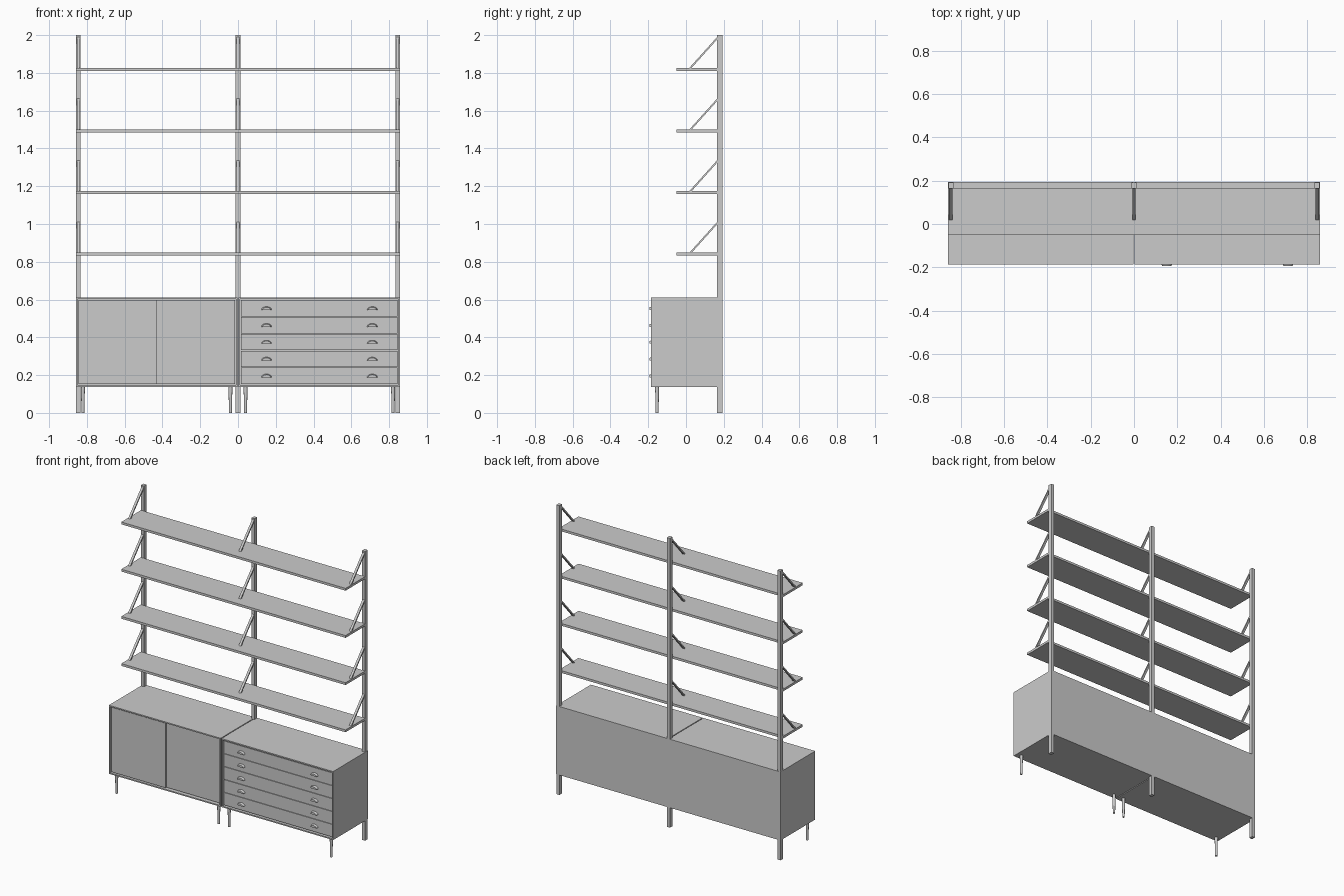
import bpy, bmesh, math
from mathutils import Vector, Matrix

if "Cube" in bpy.data.objects:
    bpy.data.objects.remove(bpy.data.objects["Cube"])

BACK, FRONT = 0.193, -0.186
CAB_Z0, CAB_Z1 = 0.138, 0.612
EDGE = 0.858


def finish(name, bm, smooth=False):
    bmesh.ops.recalc_face_normals(bm, faces=bm.faces)
    me = bpy.data.meshes.new(name)
    bm.to_mesh(me)
    bm.free()
    ob = bpy.data.objects.new(name, me)
    bpy.context.collection.objects.link(ob)
    if smooth:
        bpy.context.view_layer.objects.active = ob
        ob.select_set(True)
        bpy.ops.object.shade_smooth_by_angle(angle=math.radians(35))
        ob.select_set(False)
    return ob


def box_bm(x0, x1, y0, y1, z0, z1):
    bm = bmesh.new()
    size = Matrix.Diagonal((x1 - x0, y1 - y0, z1 - z0, 1))
    mid = Matrix.Translation(((x0 + x1) / 2, (y0 + y1) / 2, (z0 + z1) / 2))
    bmesh.ops.create_cube(bm, size=1, matrix=mid @ size)
    return bm


def box(name, *dims):
    return finish(name, box_bm(*dims))


def loft(name, rings, smooth=True):
    """Solid between two matching outlines."""
    bm = bmesh.new()
    a, b = [[bm.verts.new(p) for p in r] for r in rings]
    bm.faces.new(a)
    bm.faces.new(b)
    for i in range(len(a)):
        j = (i + 1) % len(a)
        bm.faces.new((a[i], a[j], b[j], b[i]))
    return finish(name, bm, smooth)


def carcass(name, x0, x1):
    """Cabinet body with a recessed front opening."""
    bm = box_bm(x0, x1, FRONT, BACK, CAB_Z0, CAB_Z1)
    bm.normal_update()
    face = min(bm.faces, key=lambda f: f.calc_center_median().y)
    bmesh.ops.inset_region(bm, faces=[face], thickness=0.012)
    inner = bmesh.ops.extrude_face_region(bm, geom=[face])
    verts = [v for v in inner["geom"] if isinstance(v, bmesh.types.BMVert)]
    bmesh.ops.translate(bm, verts=verts, vec=(0, 0.03, 0))
    if face.is_valid:
        bmesh.ops.delete(bm, geom=[face], context="FACES_ONLY")
    return finish(name, bm)


def bracket(name, x, z):
    """Flat slanted strip with rounded ends, from shelf top to post."""
    lo, hi = Vector((x, 0.024, z)), Vector((x, 0.166, z + 0.158))
    d = (hi - lo).normalized()
    n = Vector((1, 0, 0)).cross(d) * 0.0045
    r = 0.008
    outline = []
    for end, start in ((hi, 0), (lo, math.pi)):
        for i in range(9):
            t = start + math.pi * i / 8
            outline.append(end + Vector((r * math.cos(t), 0, 0)) + d * r * math.sin(t))
    loft(name, [[p - n for p in outline], [p + n for p in outline]])


def handle(name, x, z):
    """Half-moon cup pull, tapering forward and hollow underneath."""
    bm = bmesh.new()
    rings = []
    for y, s in ((-0.174, 1), (-0.193, 0.75)):
        rings.append([bm.verts.new((x + 0.029 * s * math.cos(math.pi * i / 12), y,
                                    z + 0.019 * s * math.sin(math.pi * i / 12)))
                      for i in range(13)])
    a, b = rings
    bm.faces.new(a)
    bm.faces.new(b)
    for i in range(12):
        bm.faces.new((a[i], a[i + 1], b[i + 1], b[i]))
    bottom = bm.faces.new((a[12], a[0], b[0], b[12]))
    bmesh.ops.recalc_face_normals(bm, faces=bm.faces)
    bmesh.ops.inset_region(bm, faces=[bottom], thickness=0.003)
    for v in bottom.verts:
        v.co.x = x + (v.co.x - x) * 0.8
        v.co.z += 0.006
    finish(name, bm, True)


# Uprights and the brackets / shelves they carry
shelf_tops = [0.848 + 0.3263 * i for i in range(4)]
for label, x in (("left", -EDGE + 0.0125), ("middle", 0), ("right", EDGE - 0.0125)):
    box(label + "_post", x - 0.012, x + 0.012, 0.164, BACK - 0.0006, 0, 2)
    for i, z in enumerate(shelf_tops):
        bracket(f"{label}_bracket_{i + 1}", x, z)
for i, z in enumerate(shelf_tops):
    box(f"shelf_{i + 1}", -EDGE, EDGE, -0.05, 0.164, z - 0.016, z)

# Cabinet bodies
carcass("door_cabinet_body", -EDGE, -0.003)
carcass("drawer_cabinet_body", 0.003, EDGE)

# Sliding doors, the right one running behind the left
in0, in1 = CAB_Z0 + 0.014, CAB_Z1 - 0.014
box("left_door", -EDGE + 0.013, -0.43, -0.178, -0.169, in0, in1)
box("right_door", -0.435, -0.016, -0.168, -0.159, in0, in1)

# Drawers with paired cup pulls
pitch = (in1 - in0) / 5
for i in range(5):
    z = in0 + pitch * i
    box(f"drawer_front_{i + 1}", 0.017, EDGE - 0.014, -0.178, -0.157, z + 0.0015, z + pitch - 0.0015)
    for side, x in (("left", 0.151), ("right", 0.711)):
        handle(f"drawer_{i + 1}_{side}_handle", x, z + 0.036)

# Tapered round front legs
for i, x in enumerate((-0.821, -0.04, 0.04, 0.821)):
    rings = [[(x + r * math.cos(math.tau * k / 20), -0.153 + r * math.sin(math.tau * k / 20), z)
              for k in range(20)] for r, z in ((0.0075, 0), (0.0105, CAB_Z0 + 0.002))]
    loft(f"front_leg_{i + 1}", rings)
